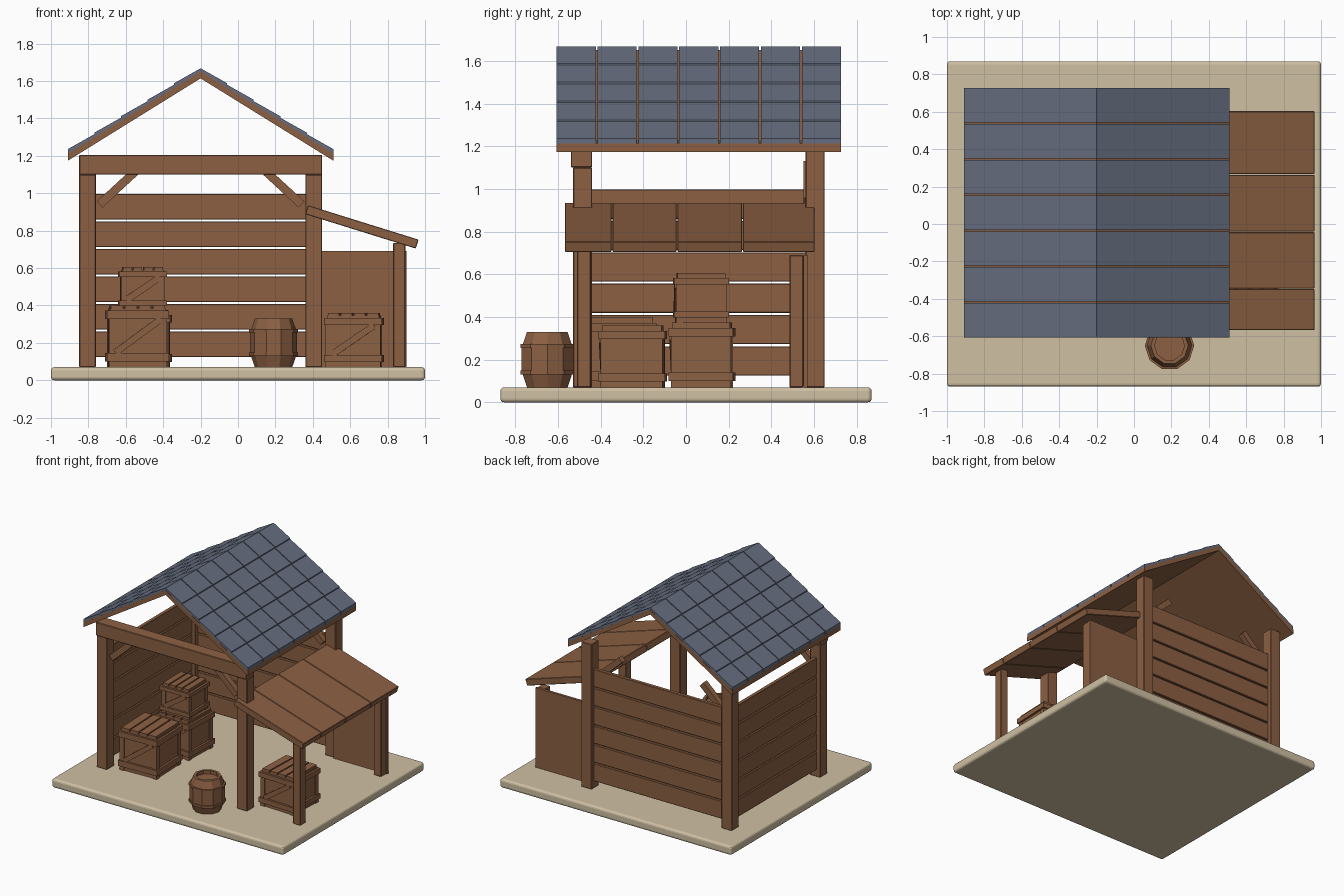
import bpy, bmesh
from math import atan2, hypot, radians
from mathutils import Matrix, Vector

if "Cube" in bpy.data.objects:
    bpy.data.objects.remove(bpy.data.objects["Cube"], do_unlink=True)


def material(name, rgb):
    m = bpy.data.materials.new(name)
    m.use_nodes = True
    m.diffuse_color = (*rgb, 1)
    m.node_tree.nodes["Principled BSDF"].inputs["Base Color"].default_value = (*rgb, 1)
    return m


WOOD = material("brown wood", (0.262, 0.117, 0.056))
SLATE = material("slate blue", (0.133, 0.155, 0.214))
STONE = material("pale sandstone", (0.63, 0.53, 0.37))
FLOOR = 0.07


def add_box(bm, lo, hi, matrix=Matrix()):
    """Box between two corners."""
    lo, hi = Vector(lo), Vector(hi)
    size = Matrix.Diagonal((*(hi - lo), 1))
    bmesh.ops.create_cube(bm, size=1, matrix=matrix @ Matrix.Translation((lo + hi) / 2) @ size)


def add_prism(bm, outline, y0, y1):
    """Outline of (x, z) points pulled from y0 to y1."""
    face = bm.faces.new([bm.verts.new((x, y0, z)) for x, z in outline])
    out = bmesh.ops.extrude_face_region(bm, geom=[face])
    verts = [v for v in out["geom"] if isinstance(v, bmesh.types.BMVert)]
    bmesh.ops.translate(bm, verts=verts, vec=(0, y1 - y0, 0))


def add_bar(bm, start, end, width, y0, y1):
    """Sloping bar between two (x, z) points."""
    dx, dz = end[0] - start[0], end[1] - start[1]
    turn = Matrix.Translation((start[0], 0, start[1])) @ Matrix.Rotation(-atan2(dz, dx), 4, "Y")
    add_box(bm, (0, y0, -width / 2), (hypot(dx, dz), y1, width / 2), turn)


def finish(name, bm, mat, bevel=0.0, segments=1):
    bmesh.ops.recalc_face_normals(bm, faces=bm.faces)
    mesh = bpy.data.meshes.new(name)
    bm.to_mesh(mesh)
    bm.free()
    mesh.materials.append(mat)
    ob = bpy.data.objects.new(name, mesh)
    bpy.context.collection.objects.link(ob)
    if bevel:
        mod = ob.modifiers.new("Soft edges", "BEVEL")
        mod.width, mod.segments = bevel, segments
    return ob


def box(name, lo, hi, mat=WOOD, bevel=0.004, segments=1):
    bm = bmesh.new()
    add_box(bm, lo, hi)
    return finish(name, bm, mat, bevel, segments)


# Ground slab
box("ground_slab", (-1, -0.87, 0), (1, 0.87, FLOOR), STONE, 0.018, 3)

# Main posts and front beam
for side, x in (("right", -0.85), ("left", 0.36)):
    for end, y in (("front", -0.53), ("rear", 0.56)):
        box(f"{side}_{end}_post", (x, y, FLOOR), (x + 0.09, y + 0.09, 1.2 if end == "rear" else 1.1))
box("front_beam", (-0.85, -0.54, 1.1), (0.45, -0.44, 1.205))

# Diagonal braces, mirrored about the ridge line
RIDGE_X = -0.2
bm = bmesh.new()
for s in (-1, 1):
    for y in (-0.51, 0.55):
        add_bar(bm, (RIDGE_X + s * 0.54, 0.94), (RIDGE_X + s * 0.35, 1.115), 0.045, y, y + 0.045)
finish("corner_braces", bm, WOOD)

# Plank walls at the back and the right side
back, side = bmesh.new(), bmesh.new()
for i in range(6):
    z = 0.125 + i * 0.147
    add_box(back, (-0.77, 0.59, z), (0.37, 0.62, z + 0.137))
    add_box(side, (-0.82, -0.45, z), (-0.79, 0.57, z + 0.137))
finish("back_wall_planks", back, WOOD, 0.003)
finish("side_wall_planks", side, WOOD, 0.003)

# Main roof: two boards and overlapping tiles
Y0, Y1, SPAN, TOP, SLOPE = -0.61, 0.73, 0.71, 1.652, 0.62
ROWS, COLS = 5, 7
boards, tiles = bmesh.new(), bmesh.new()


def roof_z(d):
    return TOP - SLOPE * d


for s in (-1, 1):
    def at(d, lift):
        return RIDGE_X + s * d, roof_z(d) + lift

    add_prism(boards, [at(0, 0), at(SPAN, 0), at(SPAN, -0.038), at(0, -0.038)], Y0 + 0.003, Y1 - 0.003)
    step, pitch = SPAN / ROWS, (Y1 - Y0) / COLS
    for r in range(ROWS):
        a, b = r * step, (r + 1) * step
        outline = [at(a, 0), at(b, 0), at(b, 0.024), at(a, 0.016)]
        for c in range(COLS):
            y = Y0 + c * pitch
            add_prism(tiles, outline, y + 0.004, y + pitch - 0.004)
finish("main_roof_boards", boards, WOOD)
finish("main_roof_tiles", tiles, SLATE)

# Lean-to: sloping planks, two posts and a rear panel
bm = bmesh.new()
cuts = (-0.57, -0.346, -0.042, 0.265, 0.605)
for y, nxt in zip(cuts, cuts[1:]):
    add_bar(bm, (0.367, 0.912), (0.958, 0.728), 0.05, y + 0.002, nxt - 0.002)
finish("lean_to_roof_planks", bm, WOOD, 0.003)
for end, y in (("front", -0.51), ("rear", 0.485)):
    box(f"lean_to_{end}_post", (0.83, y, FLOOR), (0.895, y + 0.065, 0.735 if end == "front" else 0.69))
box("lean_to_rear_panel", (0.44, 0.55, FLOOR), (0.9, 0.57, 0.69), bevel=0)


def crate(name, x, y, z, w, h, angle=0):
    """Slatted crate with two bands, a front diagonal and lid slats."""
    bm = bmesh.new()
    r = w / 2
    add_box(bm, (-r, -r, 0), (r, r, h))
    for low in (0.1 * h, 0.82 * h):
        add_box(bm, (-r - 0.016, -r - 0.016, low), (r + 0.016, r + 0.016, low + 0.14 * h))
    # Corner uprights
    for sx in (-1, 1):
        for sy in (-1, 1):
            cx, cy = sx * (r - 0.012), sy * (r - 0.012)
            add_box(bm, (cx - 0.018, cy - 0.018, 0), (cx + 0.018, cy + 0.018, h * 0.95))
    add_bar(bm, (-0.8 * r, 0.25 * h), (0.8 * r, 0.81 * h), 0.035, -r - 0.014, -r)
    # Lid slats
    pitch = 2 * r / 4
    for i in range(4):
        left = -r + i * pitch
        add_box(bm, (left + 0.005, -r, h), (left + pitch - 0.005, r, h + 0.015))
    ob = finish(name, bm, WOOD)
    ob.location = (x, y, z)
    ob.rotation_euler.z = radians(angle)


crate("front_crate", -0.54, -0.31, FLOOR, 0.30, 0.315, 2)
crate("rear_crate", -0.51, 0.075, FLOOR, 0.27, 0.29, -2)
crate("stacked_crate", -0.51, 0.07, FLOOR + 0.305, 0.225, 0.215, 1)
crate("lean_to_crate", 0.62, -0.25, FLOOR, 0.28, 0.275, -2)

# Barrel with staves, sunken lid and hoops
SIDES = 10


def lathe(name, profile):
    bm = bmesh.new()
    verts = [bm.verts.new((r, 0, z)) for r, z in profile]
    edges = [bm.edges.new(pair) for pair in zip(verts, verts[1:])]
    bmesh.ops.spin(bm, geom=verts + edges, cent=(0, 0, 0), axis=(0, 0, 1),
                   angle=radians(360), steps=SIDES)
    bmesh.ops.remove_doubles(bm, verts=bm.verts, dist=0.0005)
    ob = finish(name, bm, WOOD)
    ob.location = (0.19, -0.65, FLOOR)


lathe("barrel", [(0, 0), (0.1, 0), (0.126, 0.075), (0.126, 0.185), (0.1, 0.26),
                 (0.08, 0.26), (0.08, 0.235), (0, 0.235)])
for label, z in (("lower", 0.06), ("upper", 0.185)):
    lathe(f"barrel_{label}_hoop", [(0.11, z), (0.132, z), (0.132, z + 0.018), (0.11, z + 0.018), (0.11, z)])
